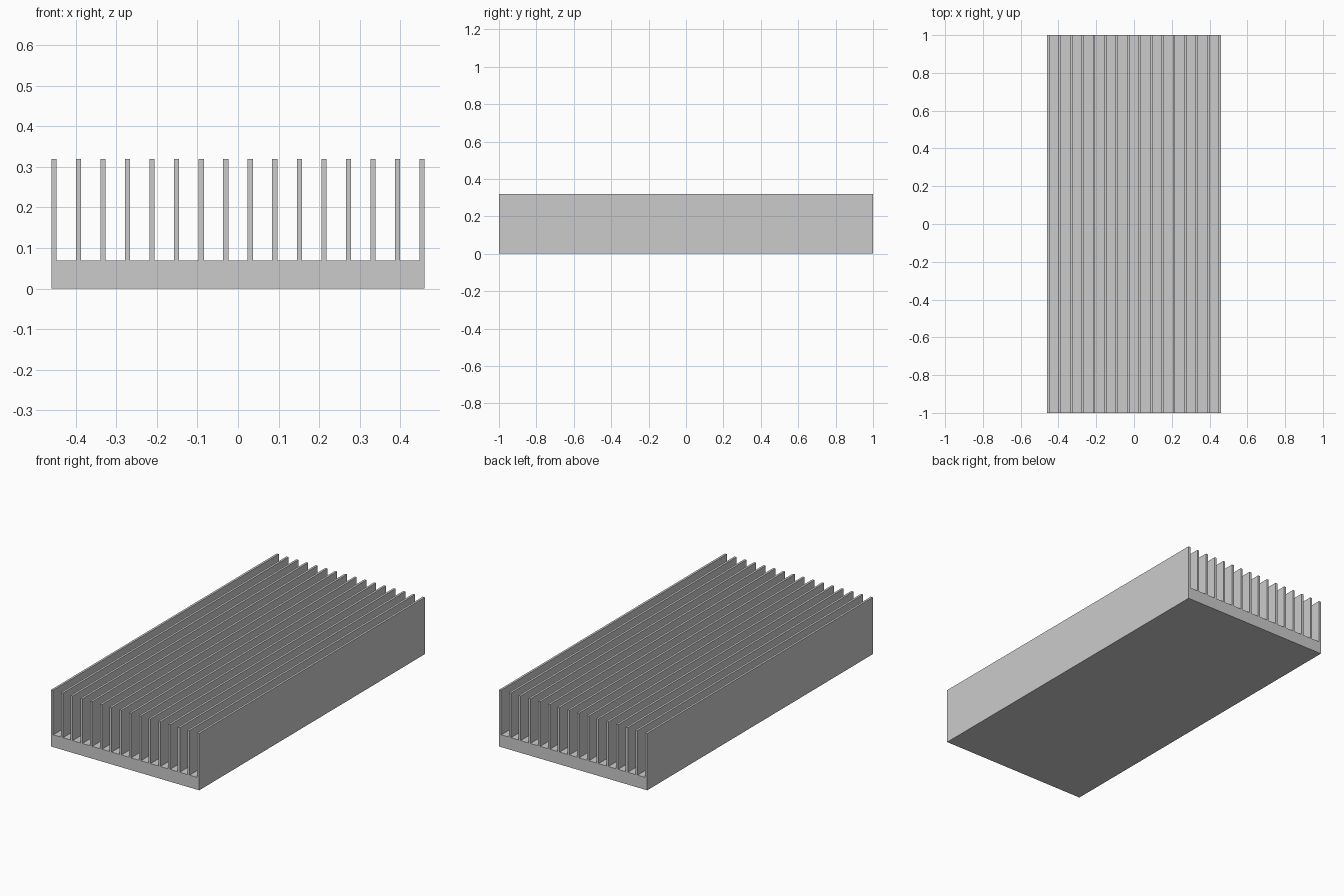
import bpy
import bmesh

LENGTH = 2.0
HALF_WIDTH = 0.4595
BASE_TOP = 0.069
FIN_TOP = 0.319
FIN_COUNT = 16
FIN_WIDTH = 0.0125

cube = bpy.data.objects.get("Cube")
if cube:
    bpy.data.objects.remove(cube, do_unlink=True)

# Plain aluminium grey
metal = bpy.data.materials.new("aluminium_grey")
metal.use_nodes = True
grey = (0.6, 0.6, 0.6, 1.0)
metal.diffuse_color = grey
metal.node_tree.nodes["Principled BSDF"].inputs["Base Color"].default_value = grey

# Comb-shaped cross-section: flat base, then each fin from right to left
profile = [(-HALF_WIDTH, 0.0), (HALF_WIDTH, 0.0)]
pitch = (2 * HALF_WIDTH - FIN_WIDTH) / (FIN_COUNT - 1)
for i in range(FIN_COUNT):
    outer = HALF_WIDTH - i * pitch
    inner = outer - FIN_WIDTH
    fin = [(outer, BASE_TOP), (outer, FIN_TOP), (inner, FIN_TOP), (inner, BASE_TOP)]
    if i == 0:
        fin = fin[1:]       # outer walls run straight down to the base
    if i == FIN_COUNT - 1:
        fin = fin[:-1]
    profile += fin

# Extrude the cross-section along the length
bm = bmesh.new()
front = bm.faces.new([bm.verts.new((x, -LENGTH / 2, z)) for x, z in profile])
extruded = bmesh.ops.extrude_face_region(bm, geom=[front], use_keep_orig=True)
moved = [v for v in extruded["geom"] if isinstance(v, bmesh.types.BMVert)]
bmesh.ops.translate(bm, verts=moved, vec=(0, LENGTH, 0))
bmesh.ops.recalc_face_normals(bm, faces=bm.faces)

mesh = bpy.data.meshes.new("finned_heat_sink")
bm.to_mesh(mesh)
bm.free()
mesh.materials.append(metal)
heat_sink = bpy.data.objects.new("finned_heat_sink", mesh)
bpy.context.collection.objects.link(heat_sink)
